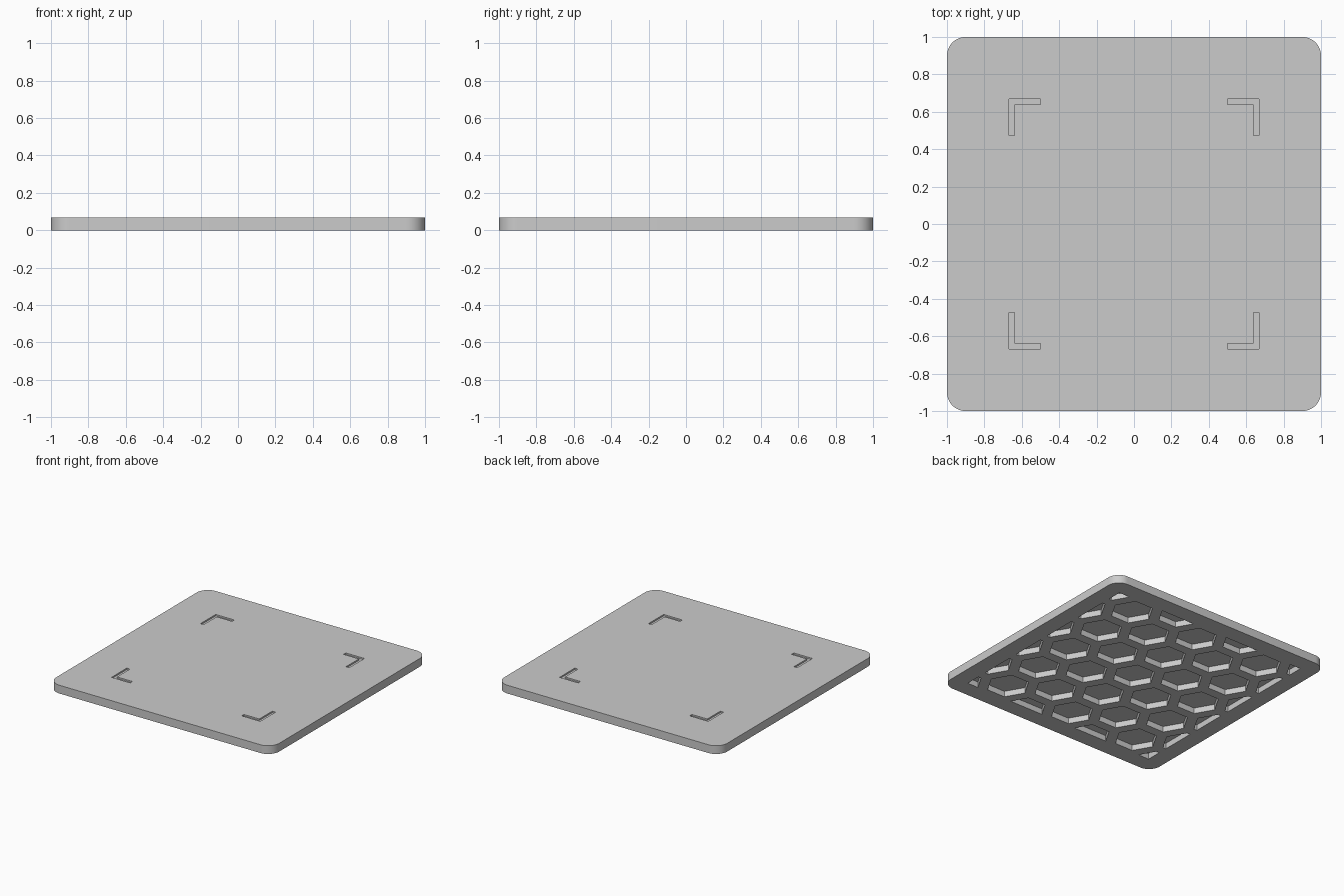
import bpy, bmesh, math
from mathutils import Vector

HEIGHT = 0.067
CORNER = 0.1          # plan corner radius
PITCH = 0.354         # honeycomb spacing
HEX_R = 0.16          # pocket circumradius
FIELD = 0.867         # half width of the honeycomb field
POCKET_TOP = 0.046
GROOVE_DEPTH = 0.012

if "Cube" in bpy.data.objects:
    bpy.data.objects.remove(bpy.data.objects["Cube"])

grey = bpy.data.materials.new("light_grey")
grey.use_nodes = True
grey.diffuse_color = (0.6, 0.6, 0.6, 1)
grey.node_tree.nodes["Principled BSDF"].inputs["Base Color"].default_value = (0.6, 0.6, 0.6, 1)


def prisms(name, outlines, z0, z1, clip=None):
    """Extrude flat outlines from z0 to z1, optionally trimmed to a square."""
    bm = bmesh.new()
    for pts in outlines:
        bm.faces.new([bm.verts.new((x, y, z0)) for x, y in pts])
    if clip:
        for n in (Vector((1, 0, 0)), Vector((-1, 0, 0)), Vector((0, 1, 0)), Vector((0, -1, 0))):
            bmesh.ops.bisect_plane(bm, geom=bm.verts[:] + bm.edges[:] + bm.faces[:],
                                   plane_co=n * clip, plane_no=n, clear_outer=True)
    ext = bmesh.ops.extrude_face_region(bm, geom=bm.faces[:])
    for v in ext["geom"]:
        if isinstance(v, bmesh.types.BMVert):
            v.co.z = z1
    bmesh.ops.recalc_face_normals(bm, faces=bm.faces[:])
    mesh = bpy.data.meshes.new(name)
    bm.to_mesh(mesh)
    bm.free()
    mesh.materials.append(grey)
    obj = bpy.data.objects.new(name, mesh)
    bpy.context.collection.objects.link(obj)
    return obj


def arc(cx, cy, r, start, sweep, steps):
    return [(cx + r * math.cos(start + sweep * i / steps),
             cy + r * math.sin(start + sweep * i / steps)) for i in range(steps + 1)]


# Rounded square plate
outline = []
for k, (sx, sy) in enumerate(((1, 1), (-1, 1), (-1, -1), (1, -1))):
    c = 1 - CORNER
    outline += arc(sx * c, sy * c, CORNER, k * math.pi / 2, math.pi / 2, 12)
plate = prisms("coaster_plate", [outline], 0, HEIGHT)

# Honeycomb pockets underneath, trimmed to leave a solid rim
hexes = []
for col in range(-3, 4):
    cx = col * PITCH * math.sqrt(3) / 2
    for row in range(-3, 4):
        cy = (row + 0.5 * (col % 2)) * PITCH
        inner = HEX_R * math.sqrt(3) / 2
        if abs(cy) - inner < FIELD and abs(cx) - HEX_R < FIELD:
            hexes.append(arc(cx, cy, HEX_R, 0, math.tau, 6)[:-1])
pockets = prisms("honeycomb_cutter", hexes, -0.05, POCKET_TOP, clip=FIELD)

# Four L-shaped corner grooves on top
out, width, end_x, end_y = 0.667, 0.029, 0.5, 0.472
ell = [(out, out), (end_x, out), (end_x, out - width),
       (out - width, out - width), (out - width, end_y), (out, end_y)]
marks = [[(sx * x, sy * y) for x, y in ell] for sx in (1, -1) for sy in (1, -1)]
grooves = prisms("groove_cutter", marks, HEIGHT - GROOVE_DEPTH, HEIGHT + 0.05)

# Cut the plate and discard the cutters
bpy.ops.object.select_all(action="DESELECT")
bpy.context.view_layer.objects.active = plate
plate.select_set(True)
for cutter in (pockets, grooves):
    cutter.hide_render = True
    mod = plate.modifiers.new(cutter.name, "BOOLEAN")
    mod.operation = "DIFFERENCE"
    mod.solver = "EXACT"
    mod.object = cutter
    bpy.ops.object.modifier_apply(modifier=mod.name)
    bpy.data.objects.remove(cutter)
bpy.ops.object.shade_smooth_by_angle(angle=math.radians(30))
